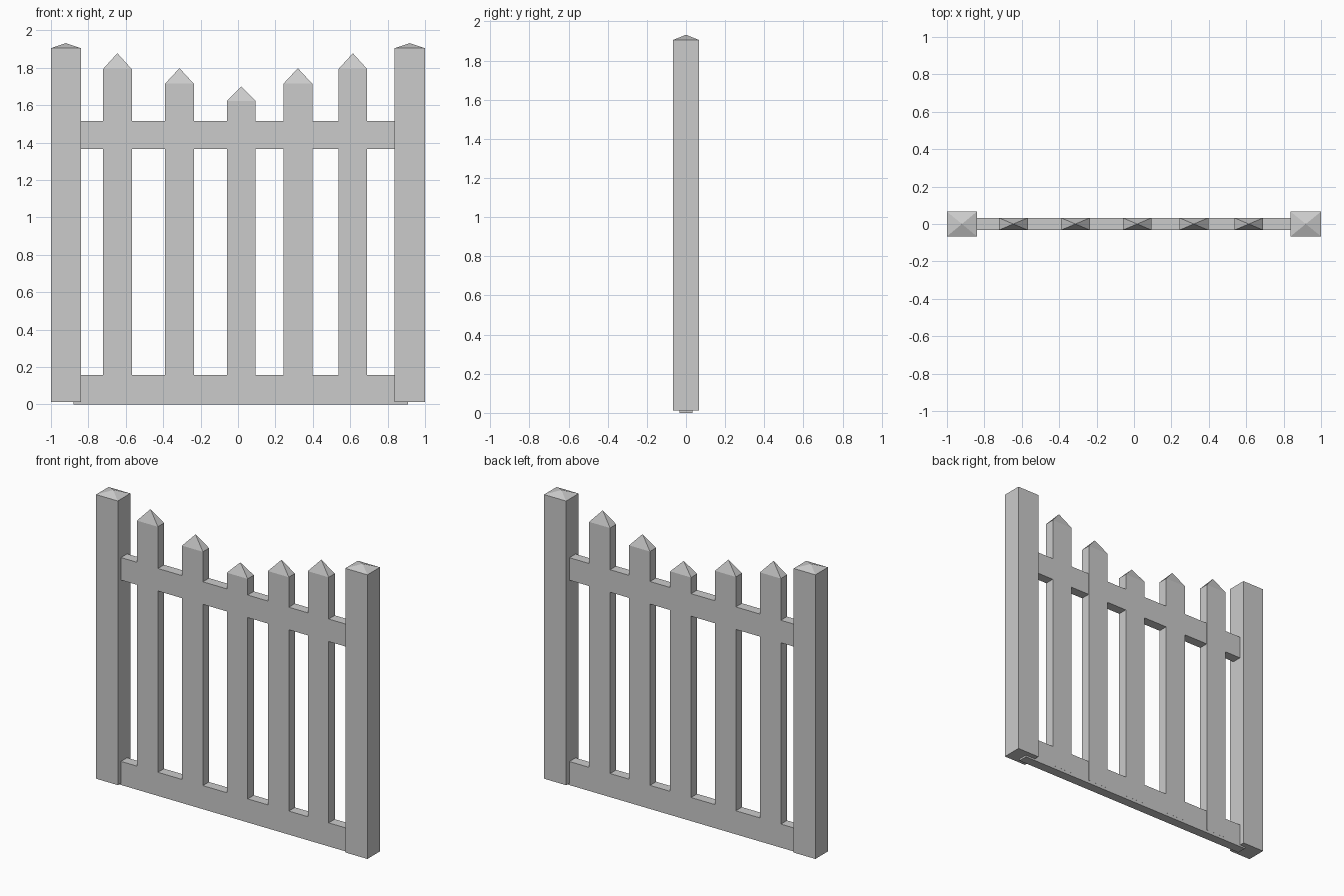
import bpy

if "Cube" in bpy.data.objects:
    bpy.data.objects.remove(bpy.data.objects["Cube"])


def bar(name, x0, x1, hy, z0, z1, peak=None):
    """Rectangular bar, optionally ending in a four-sided point."""
    v = [(x, y, z) for z in (z0, z1) for x, y in
         ((x0, -hy), (x1, -hy), (x1, hy), (x0, hy))]
    f = [(3, 2, 1, 0)] + [(i, (i + 1) % 4, (i + 1) % 4 + 4, i + 4) for i in range(4)]
    if peak is None:
        f.append((4, 5, 6, 7))
    else:
        v.append(((x0 + x1) / 2, 0, peak))
        f += [(i + 4, (i + 1) % 4 + 4, 8) for i in range(4)]
    mesh = bpy.data.meshes.new(name)
    mesh.from_pydata(v, [], f)
    ob = bpy.data.objects.new(name, mesh)
    bpy.context.collection.objects.link(ob)
    return ob


# End posts with shallow pyramid caps
for side, x in (("left", -0.92), ("right", 0.917)):
    edge = 0.08
    x0, x1 = (-1.0, x + edge) if x < 0 else (x - edge, 1.0)
    bar(side + "_post", x0, x1, 0.066, 0.012, 1.905, 1.932)

# Horizontal rails, tucked into the posts
bar("bottom_rail", -0.88, 0.91, 0.032, 0.0, 0.157)
bar("top_rail", -0.88, 0.91, 0.032, 1.365, 1.515)

# Pointed pickets, dipping towards the middle
pickets = ((-0.645, 1.793, 1.878), (-0.313, 1.715, 1.798), (0.017, 1.623, 1.70),
           (0.32, 1.715, 1.798), (0.614, 1.793, 1.878))
for i, (x, shoulder, tip) in enumerate(pickets):
    bar(f"picket_{i + 1}", x - 0.077, x + 0.077, 0.0325, 0.02, shoulder, tip)
